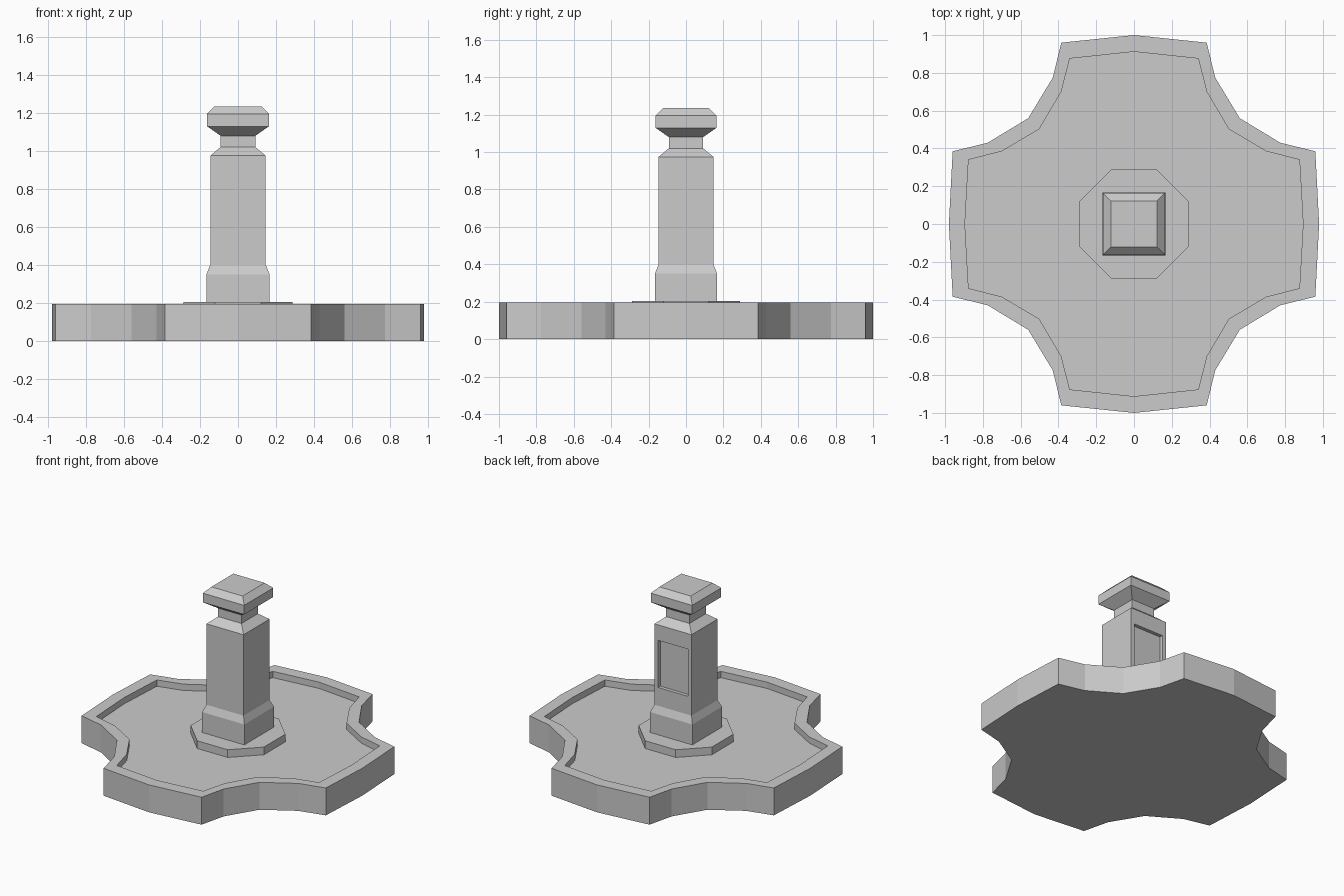
import bpy, bmesh

if "Cube" in bpy.data.objects:
    bpy.data.objects.remove(bpy.data.objects["Cube"])


def outline(quarter):
    """Mirror a quarter outline (from +y axis to +x axis) into a closed loop."""
    half = quarter + [(x, -y) for x, y in reversed(quarter) if y > 0]
    return half + [(-x, y) for x, y in reversed(half) if x > 0]


def square(h):
    return [(-h, -h), (h, -h), (h, h), (-h, h)]


def loft(bm, sections):
    """Join stacked loops [(points, z), ...] into a closed solid."""
    rings = [[bm.verts.new((x, y, z)) for x, y in pts] for pts, z in sections]
    n = len(rings[0])
    for a, b in zip(rings, rings[1:]):
        for i in range(n):
            j = (i + 1) % n
            bm.faces.new((a[i], a[j], b[j], b[i]))
    bm.faces.new(rings[0])
    bm.faces.new(rings[-1])
    bmesh.ops.recalc_face_normals(bm, faces=bm.faces[:])


def finish(bm, name):
    mesh = bpy.data.meshes.new(name)
    bm.to_mesh(mesh)
    bm.free()
    obj = bpy.data.objects.new(name, mesh)
    bpy.context.collection.objects.link(obj)
    return obj


# Basin with raised rim and sunken floor
outer = outline([(0, 1), (0.385, 0.96), (0.43, 0.775), (0.56, 0.56),
                 (0.775, 0.43), (0.96, 0.385), (0.98, 0)])
inner = outline([(0, 0.912), (0.34, 0.876), (0.385, 0.70), (0.502, 0.502),
                 (0.70, 0.385), (0.876, 0.34), (0.895, 0)])
bm = bmesh.new()
loft(bm, [(outer, 0), (outer, 0.195), (inner, 0.195), (inner, 0.15)])
finish(bm, "basin")

# Octagonal step under the column
octagon = outline([(0.12, 0.288), (0.288, 0.12)])
bm = bmesh.new()
loft(bm, [(octagon, 0.145), (octagon, 0.205)])
finish(bm, "octagonal_step")

# Square column: plinth, shaft, neck and cap
profile = [(0.166, 0.20), (0.166, 0.35), (0.146, 0.40), (0.146, 0.975),
           (0.092, 1.02), (0.092, 1.08), (0.163, 1.13), (0.163, 1.195),
           (0.123, 1.235)]
bm = bmesh.new()
loft(bm, [(square(h), z) for h, z in profile])

# Recessed panel in the back of the shaft
shaft = max((f for f in bm.faces if f.normal.y > 0.99), key=lambda f: f.calc_area())
bmesh.ops.inset_individual(bm, faces=[shaft], thickness=0.03)
mid = shaft.calc_center_median()
for v in shaft.verts:
    v.co.x = 0.117 if v.co.x > 0 else -0.117
    v.co.z = 0.865 if v.co.z > mid.z else 0.53
panel = bmesh.ops.extrude_discrete_faces(bm, faces=[shaft])["faces"][0]
for v in panel.verts:
    v.co.y -= 0.025
bmesh.ops.recalc_face_normals(bm, faces=bm.faces[:])
finish(bm, "column")
